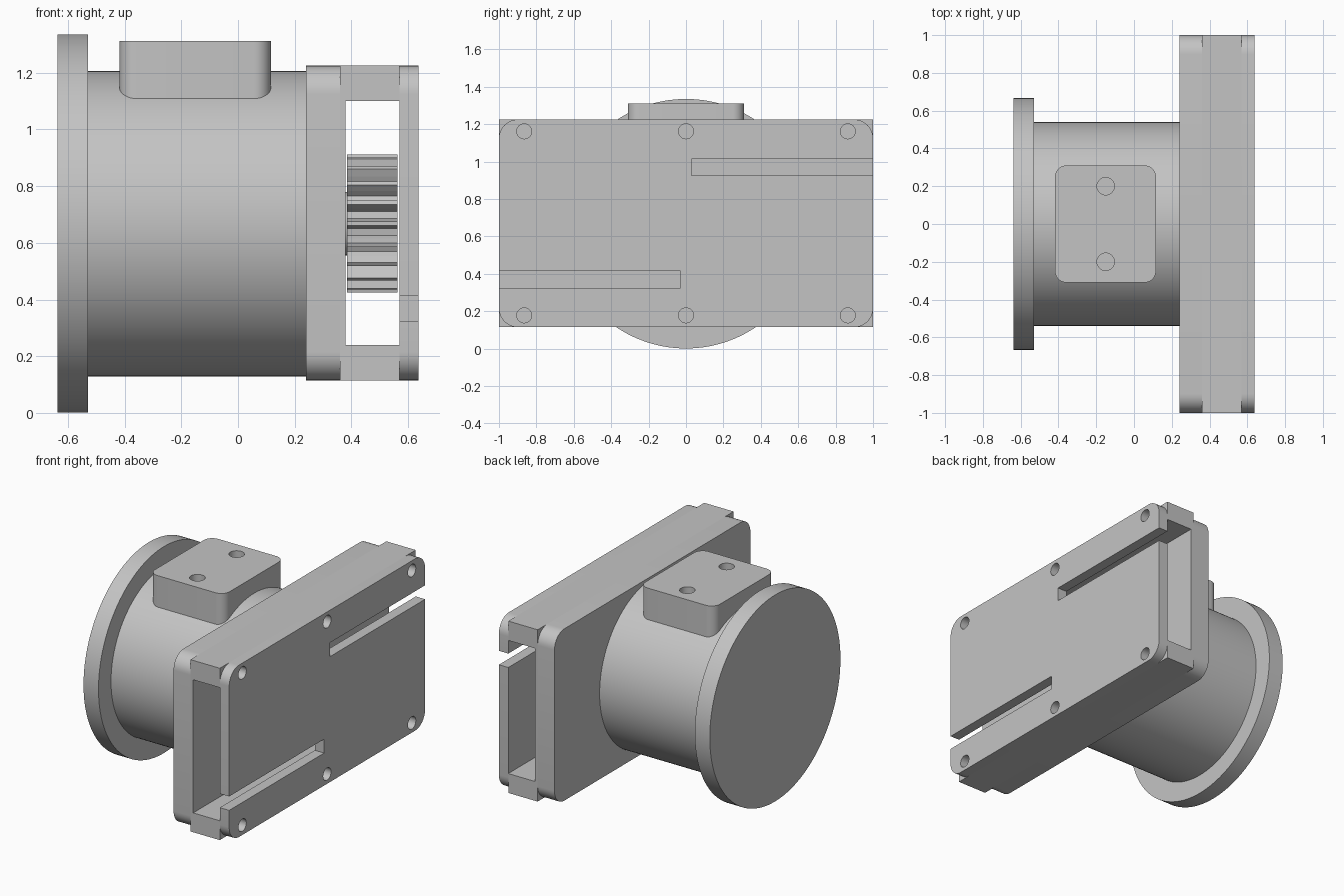
import bpy, bmesh, math
from mathutils import Vector

cube = bpy.data.objects.get("Cube")
if cube:
    bpy.data.objects.remove(cube)

grey = bpy.data.materials.new("machine grey")
grey.use_nodes = True
GREY = (0.55, 0.55, 0.55, 1)
grey.diffuse_color = GREY
grey.node_tree.nodes["Principled BSDF"].inputs["Base Color"].default_value = GREY

AXIS_Z = 0.668   # height of the motor axis
MID_Y, MID_Z = 1.0, 0.67
HALF_Z = 0.555


def prism(name, outline, start, end, axis="x"):
    """Extrude a 2D outline: (y, z) along x, or (x, y) along z."""
    bm = bmesh.new()
    place = (lambda u, v: (start, u, v)) if axis == "x" else (lambda u, v: (u, v, start))
    step = Vector((end - start, 0, 0) if axis == "x" else (0, 0, end - start))
    face = bm.faces.new([bm.verts.new(place(u, v)) for u, v in outline])
    grown = bmesh.ops.extrude_face_region(bm, geom=[face])
    verts = [g for g in grown["geom"] if isinstance(g, bmesh.types.BMVert)]
    bmesh.ops.translate(bm, verts=verts, vec=step)
    bmesh.ops.recalc_face_normals(bm, faces=bm.faces)
    mesh = bpy.data.meshes.new(name)
    bm.to_mesh(mesh)
    bm.free()
    mesh.materials.append(grey)
    obj = bpy.data.objects.new(name, mesh)
    bpy.context.collection.objects.link(obj)
    return obj


def circle(u, v, r, n=32):
    return [(u + r * math.cos(math.tau * i / n), v + r * math.sin(math.tau * i / n))
            for i in range(n)]


def rect(u0, u1, v0, v1, r=0, n=10):
    """Rectangle outline, with rounded corners when r is set."""
    if not r:
        return [(u0, v0), (u1, v0), (u1, v1), (u0, v1)]
    pts = []
    centres = [(u1 - r, v1 - r), (u0 + r, v1 - r), (u0 + r, v0 + r), (u1 - r, v0 + r)]
    for k, (cu, cv) in enumerate(centres):
        for i in range(n + 1):
            a = math.pi / 2 * (k + i / n)
            pts.append((cu + r * math.cos(a), cv + r * math.sin(a)))
    return pts


def cut(obj, cutters):
    bpy.context.view_layer.objects.active = obj
    for c in cutters:
        mod = obj.modifiers.new("cut", "BOOLEAN")
        mod.operation, mod.solver, mod.object = "DIFFERENCE", "EXACT", c
        bpy.ops.object.modifier_apply(modifier=mod.name)


# Motor
flange = prism("end_flange", circle(0, AXIS_Z, 0.667, 128), -0.637, -0.53)
body = prism("motor_body", circle(0, AXIS_Z, 0.539, 128), -0.53, 0.24)

# Terminal box, sunk into the motor body
box = prism("terminal_box", rect(-0.418, 0.116, -0.31, 0.31, 0.06), 1.0, 1.312, "z")
box_holes = [prism("box_hole", circle(-0.15, y, 0.046), 1.22, 1.4, "z") for y in (-0.2, 0.2)]
cut(box, box_holes)

# Gear housing: rounded back plate, square inner plate, top and bottom bars
low, high = MID_Z - HALF_Z, MID_Z + HALF_Z
rounded = rect(-MID_Y, MID_Y, low, high, 0.1)
back = prism("back_plate", rounded, 0.24, 0.36)
inner = prism("inner_plate", rect(-MID_Y, MID_Y, low, high), 0.36, 0.38)
bottom_bar = prism("bottom_bar", rect(-MID_Y, MID_Y, low, 0.24), 0.38, 0.57)
top_bar = prism("top_bar", rect(-MID_Y, MID_Y, 1.1, high), 0.38, 0.57)
cover = prism("cover_plate", rounded, 0.57, 0.637)

# Cover slots and screw holes
slots = [prism("slot", rect(-1.1, -0.03, 0.325, 0.415), 0.5, 0.7),
         prism("slot", rect(0.03, 1.1, 0.925, 1.015), 0.5, 0.7)]
rows = {z: [prism("screw_hole", circle(y, z, 0.04), 0.46, 0.7) for y in (-0.865, 0, 0.865)]
        for z in (0.178, 1.162)}
cut(cover, slots + rows[0.178] + rows[1.162])
cut(bottom_bar, rows[0.178])
cut(top_bar, rows[1.162])
for c in box_holes + slots + rows[0.178] + rows[1.162]:
    bpy.data.objects.remove(c)

# Pinion and its hub
TEETH = 20
tooth = [(-0.3, 0.192), (-0.21, 0.215), (-0.1, 0.243), (0.1, 0.243), (0.21, 0.215), (0.3, 0.192)]
gear_outline = [(r * math.cos(math.tau * (i + t) / TEETH),
                 AXIS_Z + r * math.sin(math.tau * (i + t) / TEETH))
                for i in range(TEETH) for t, r in tooth]
gear = prism("pinion_gear", gear_outline, 0.385, 0.562)
hub = prism("pinion_hub", circle(0, AXIS_Z, 0.112, 48), 0.378, 0.387)

# Smooth curved walls, keep sharp edges
bpy.ops.object.select_all(action="DESELECT")
for obj in (flange, body, box, back, cover, bottom_bar, top_bar, hub):
    obj.select_set(True)
bpy.context.view_layer.objects.active = body
bpy.ops.object.shade_smooth_by_angle(angle=math.radians(30))
